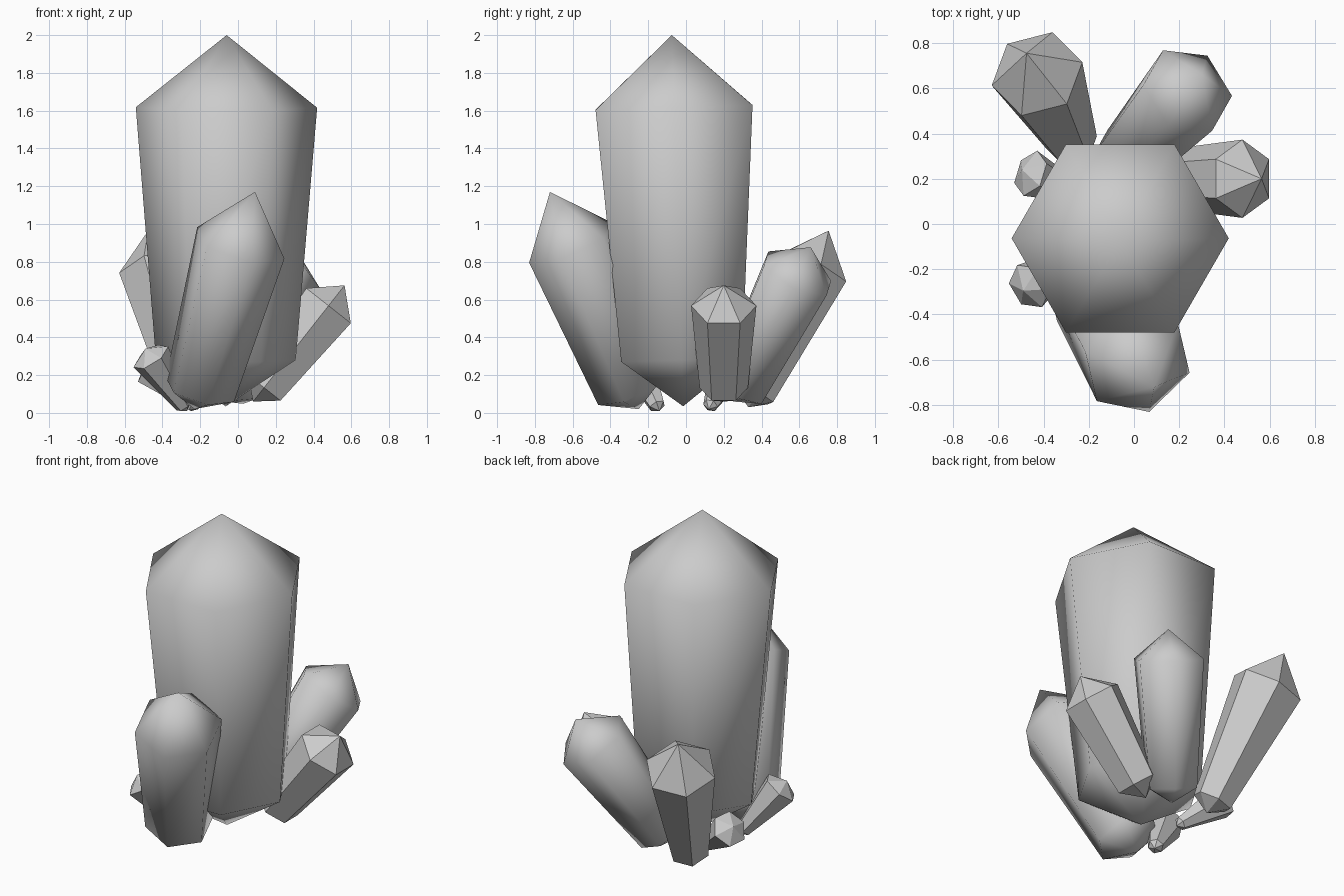
import bpy, bmesh
from math import cos, sin, tau
from mathutils import Vector

cube = bpy.data.objects.get("Cube")
if cube:
    bpy.data.objects.remove(cube, do_unlink=True)

# One grey stone colour for the whole cluster
stone = bpy.data.materials.new("grey_stone")
stone.use_nodes = True
colour = (0.6, 0.6, 0.6, 1)
stone.diffuse_color = colour
stone.node_tree.nodes["Principled BSDF"].inputs["Base Color"].default_value = colour


def crystal(name, root, tip, low, high, corner, smooth):
    """Six-sided crystal from root to tip; low and high are (fraction, radius)
    of the two rings, corner is the direction of the first edge."""
    root, tip = Vector(root), Vector(tip)
    axis = (tip - root).normalized()
    u = Vector(corner)
    u = (u - axis * u.dot(axis)).normalized()
    v = axis.cross(u)
    bm = bmesh.new()
    rings = []
    for part, radius in (low, high):
        centre = root.lerp(tip, part)
        rings.append([bm.verts.new(centre + radius * (u * cos(tau * i / 6) + v * sin(tau * i / 6)))
                      for i in range(6)])
    bottom, top = bm.verts.new(root), bm.verts.new(tip)
    lower, upper = rings
    for i in range(6):
        j = (i + 1) % 6
        bm.faces.new((bottom, lower[j], lower[i]))
        bm.faces.new((lower[i], lower[j], upper[j], upper[i]))
        bm.faces.new((upper[i], upper[j], top))
    for face in bm.faces:
        face.smooth = smooth
    mesh = bpy.data.meshes.new(name)
    bm.to_mesh(mesh)
    bm.free()
    mesh.materials.append(stone)
    obj = bpy.data.objects.new(name, mesh)
    bpy.context.scene.collection.objects.link(obj)


# Large smooth crystals
crystal("main_crystal", (-0.065, -0.015, 0.035), (-0.06, -0.075, 2.0),
        (0.125, 0.37), (0.805, 0.48), (1, 0, 0), True)
crystal("front_crystal", (-0.23, -0.25, 0.02), (0.09, -0.72, 1.17),
        (0.09, 0.195), (0.765, 0.25), (0.24, -0.045, -0.1), True)
crystal("back_crystal", (-0.07, 0.25, 0.06), (0.3, 0.66, 0.877),
        (0.09, 0.155), (0.83, 0.212), (-0.11, 0.18, -0.04), True)

# Faceted side crystals
crystal("left_crystal", (0.08, 0.2, 0.06), (0.564, 0.2, 0.675),
        (0.12, 0.128), (0.825, 0.173), (0, 1, 0), False)
crystal("back_right_crystal", (-0.26, 0.33, 0.03), (-0.475, 0.755, 0.965),
        (0.07, 0.115), (0.785, 0.208), (-0.2, -0.06, -0.04), False)

# Small faceted shards at the right foot
crystal("front_shard", (-0.27, -0.14, 0.01), (-0.49, -0.295, 0.34),
        (0.08, 0.045), (0.87, 0.108), (-0.1, 0.01, -0.05), False)
crystal("back_shard", (-0.21, 0.12, 0.02), (-0.495, 0.24, 0.26),
        (0.08, 0.04), (0.87, 0.105), (0, 1, 0.1), False)
